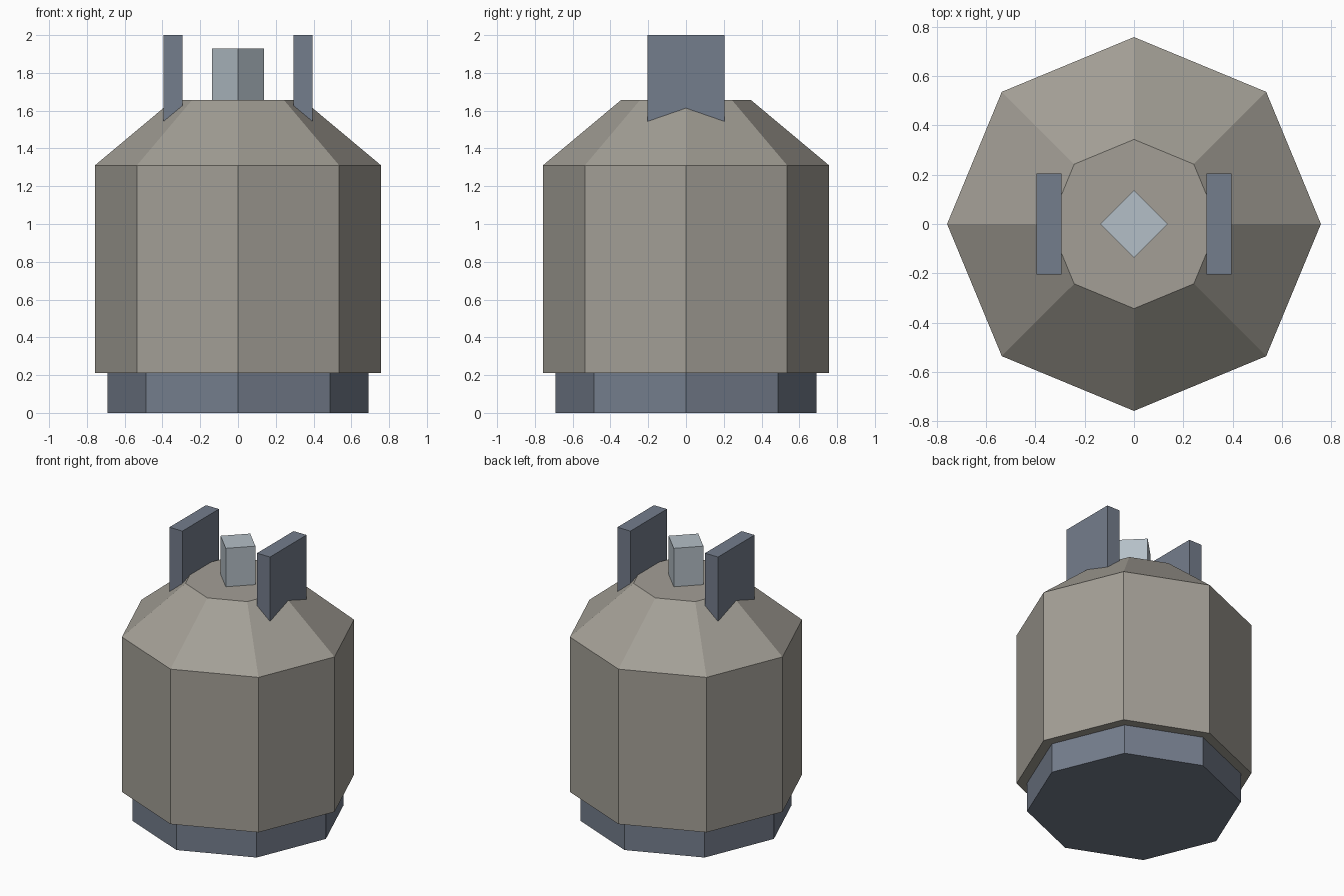
import bpy, bmesh, math

if "Cube" in bpy.data.objects:
    bpy.data.objects.remove(bpy.data.objects["Cube"])


def material(name, rgb):
    # 0-255 display values to linear diffuse colour
    m = bpy.data.materials.new(name)
    lin = [((c / 255 + 0.055) / 1.055) ** 2.4 for c in rgb]
    m.diffuse_color = (*lin, 1.0)
    m.use_nodes = True
    m.node_tree.nodes["Principled BSDF"].inputs["Base Color"].default_value = m.diffuse_color
    return m


SHELL = material("warm_grey", (163, 159, 150))
STEEL = material("slate_blue", (116, 125, 140))
VALVE = material("pale_metal", (180, 191, 199))


def finish(name, bm, mat):
    bmesh.ops.recalc_face_normals(bm, faces=bm.faces)
    me = bpy.data.meshes.new(name)
    bm.to_mesh(me)
    bm.free()
    me.materials.append(mat)
    ob = bpy.data.objects.new(name, me)
    bpy.context.collection.objects.link(ob)
    return ob


def lathe(name, sides, profile, mat):
    # Stack flat-sided rings with a corner on +x, capped at both ends
    bm = bmesh.new()
    rings = []
    for r, z in profile:
        rings.append([bm.verts.new((r * math.cos(math.tau * i / sides),
                                    r * math.sin(math.tau * i / sides), z))
                      for i in range(sides)])
    for a, b in zip(rings, rings[1:]):
        for i in range(sides):
            j = (i + 1) % sides
            bm.faces.new((a[i], a[j], b[j], b[i]))
    bm.faces.new(rings[0])
    bm.faces.new(rings[-1])
    return finish(name, bm, mat)


def box(name, lo, hi, mat):
    bm = bmesh.new()
    bmesh.ops.create_cube(bm, size=1)
    for v in bm.verts:
        v.co = [(l + h) / 2 + c * (h - l) for l, h, c in zip(lo, hi, v.co)]
    return finish(name, bm, mat)


# Foot ring, octagonal tank with sloped shoulder, square valve
lathe("foot_ring", 8, [(0.69, 0.0), (0.69, 0.21)], STEEL)
lathe("tank_body", 8, [(0.758, 0.21), (0.758, 1.31), (0.343, 1.657)], SHELL)
lathe("valve", 4, [(0.137, 1.65), (0.137, 1.93)], VALVE)

# Pair of upright guard plates sunk into the shoulder
for side, x0, x1 in (("left", -0.395, -0.293), ("right", 0.293, 0.395)):
    box(side + "_guard_plate", (x0, -0.205, 1.5), (x1, 0.205, 2.0), STEEL)
